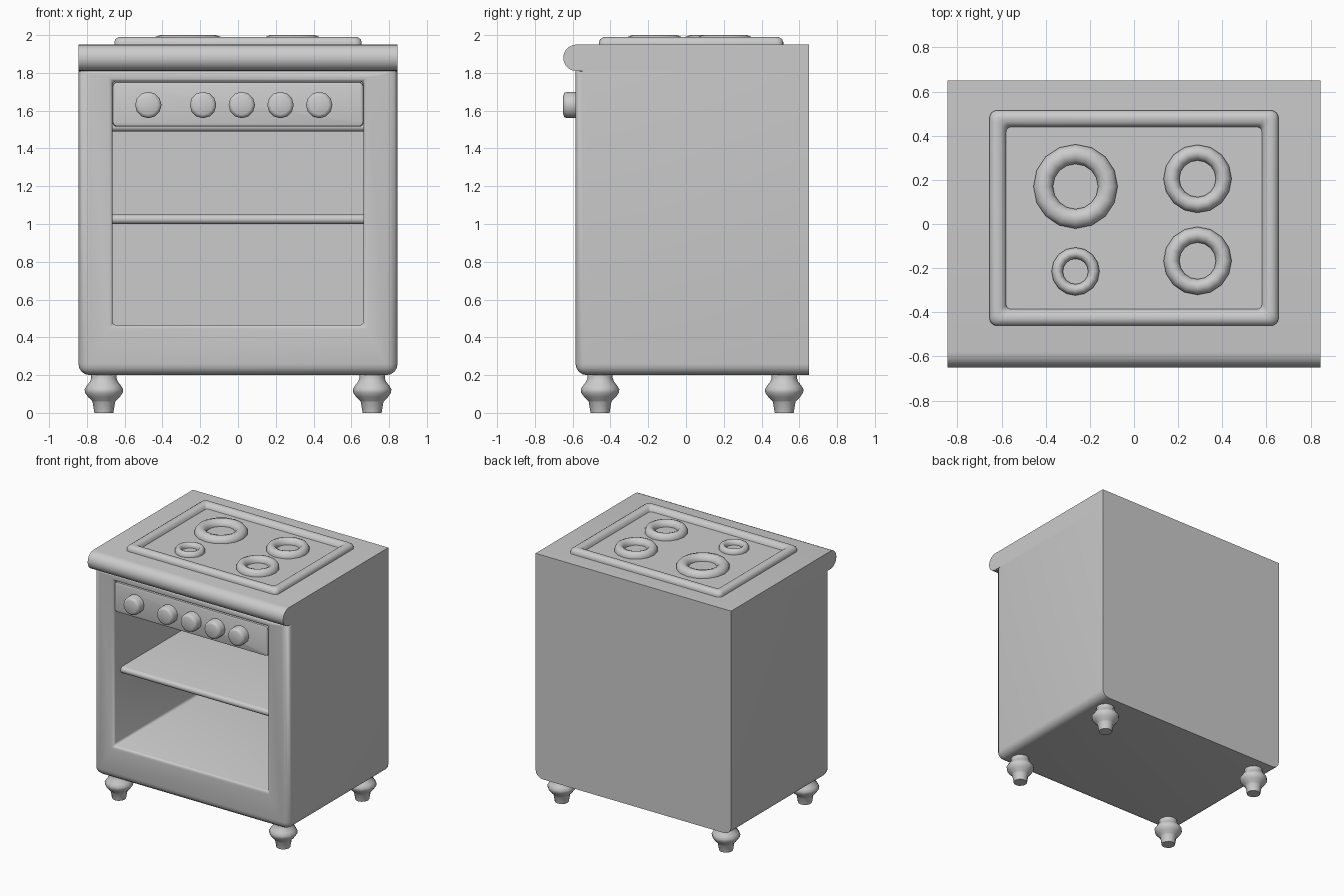
import bpy, bmesh, math
from mathutils import Matrix, Vector

cube = bpy.data.objects.get("Cube")
if cube:
    bpy.data.objects.remove(cube, do_unlink=True)

grey = bpy.data.materials.new("stove grey")
grey.use_nodes = True
grey.diffuse_color = (0.6, 0.6, 0.6, 1)
grey.node_tree.nodes["Principled BSDF"].inputs["Base Color"].default_value = (0.6, 0.6, 0.6, 1)

FRONT, BACK, SIDE = -0.585, 0.65, 0.845
FACE_FRONT = Matrix.Rotation(math.pi / 2, 4, "X")   # local z -> -y, local y -> z


def finish(name, bm, angle=40):
    bmesh.ops.recalc_face_normals(bm, faces=bm.faces)
    mesh = bpy.data.meshes.new(name)
    bm.to_mesh(mesh)
    bm.free()
    mesh.materials.append(grey)
    obj = bpy.data.objects.new(name, mesh)
    bpy.context.collection.objects.link(obj)
    bpy.ops.object.select_all(action="DESELECT")
    obj.select_set(True)
    bpy.context.view_layer.objects.active = obj
    bpy.ops.object.shade_smooth_by_angle(angle=math.radians(angle))
    return obj


def loft(name, rings, matrix=Matrix(), closed=False, angle=40):
    """Skin a list of equal-length point rings."""
    bm = bmesh.new()
    loops = [[bm.verts.new(matrix @ Vector(p)) for p in ring] for ring in rings]
    pairs = list(zip(loops, loops[1:]))
    if closed:
        pairs.append((loops[-1], loops[0]))
    else:
        bm.faces.new(loops[0])
        bm.faces.new(loops[-1])
    for a, b in pairs:
        for i in range(len(a)):
            j = (i + 1) % len(a)
            bm.faces.new((a[i], a[j], b[j], b[i]))
    return finish(name, bm, angle)


def circle(r, z, n):
    return [(r * math.cos(2 * math.pi * i / n), r * math.sin(2 * math.pi * i / n), z) for i in range(n)]


def rounded_rect(hx, hy, r, z, steps=4):
    pts = []
    for q, (sx, sy) in enumerate(((1, 1), (-1, 1), (-1, -1), (1, -1))):
        for i in range(steps + 1):
            a = math.pi / 2 * (q + i / steps)
            pts.append((sx * (hx - r) + r * math.cos(a), sy * (hy - r) + r * math.sin(a), z))
    return pts


def bevel(bm, test, offset, segments):
    edges = [e for e in bm.edges if test(*[v.co for v in e.verts])]
    bmesh.ops.bevel(bm, geom=edges, offset=offset, segments=segments, affect="EDGES", profile=0.5)


def near(a, b):
    return abs(a - b) < 1e-4


# Cabinet: box with an oven cavity pushed in from the front
LOW, HIGH = 0.2, 1.81
HALF, FLOOR, CEIL = 0.665, 0.465, 1.755
bm = bmesh.new()
bmesh.ops.create_cube(bm, size=1)
for v in bm.verts:
    v.co = (SIDE * 2 * v.co.x, FRONT if v.co.y < 0 else BACK, LOW if v.co.z < 0 else HIGH)
bm.normal_update()
face = min(bm.faces, key=lambda f: f.calc_center_median().y)
bmesh.ops.inset_region(bm, faces=[face], thickness=0.02)
for v in face.verts:
    v.co = (math.copysign(HALF, v.co.x), FRONT, FLOOR if v.co.z < 1 else CEIL)
cavity = bmesh.ops.extrude_discrete_faces(bm, faces=[face])["faces"][0]
for v in cavity.verts:
    v.co.y = 0.6


def outer_edge(a, b):
    front = near(a.y, FRONT) and near(b.y, FRONT)
    low = near(a.z, LOW) and near(b.z, LOW)
    side = near(abs(a.x), SIDE) and near(a.x, b.x)
    return front + low + side == 2


def cavity_edge(a, b):
    inside = all(near(abs(p.x), HALF) and (near(p.z, FLOOR) or near(p.z, CEIL)) for p in (a, b))
    return inside and (near(a.y, FRONT) or near(b.y, FRONT))


bevel(bm, outer_edge, 0.06, 4)
bevel(bm, cavity_edge, 0.02, 3)
finish("cabinet", bm)

# Worktop with a half-round front lip
R = (1.95 - HIGH) / 2
profile = [(BACK, HIGH), (BACK, 1.95)]
for i in range(11):
    a = math.pi / 2 + math.pi * i / 10
    profile.append((-0.65 + R + R * math.cos(a), HIGH + R + R * math.sin(a)))
loft("worktop", [[(x, y, z) for y, z in profile] for x in (-SIDE, SIDE)])

# Oven shelves with rounded front edges
for name, z in (("oven_shelf", 1.025), ("upper_shelf", 1.515)):
    section = [(0.6, z - 0.025), (0.6, z + 0.025)]
    for i in range(7):
        a = math.pi / 2 + math.pi * i / 6
        section.append((-0.475 + 0.025 * math.cos(a), z + 0.025 * math.sin(a)))
    loft(name, [[(x, y, h) for y, h in section] for x in (-HALF, HALF)])

# Control panel, soft edged
PZ, PH = 1.634, 0.119
loft("control_panel",
     [rounded_rect(HALF - d, PH - d, 0.025 - d, z)
      for d, z in ((0, 0.49), (0, 0.565), (0.004, 0.576), (0.015, 0.58))],
     Matrix.Translation((0, 0, PZ)) @ FACE_FRONT)

# Knobs
for i, x in enumerate((-0.475, -0.185, 0.02, 0.225, 0.43)):
    loft(f"knob_{i + 1}",
         [circle(r, z, 12) for r, z in ((0.07, 0.56), (0.07, 0.63), (0.064, 0.644), (0.05, 0.65))],
         Matrix.Translation((x, 0, 1.63)) @ FACE_FRONT, angle=45)

# Hob tray: raised rounded rim around a sunken floor
rim = ((0, 1.94), (0, 1.962), (0.006, 1.978), (0.022, 1.989), (0.035, 1.991),
       (0.055, 1.987), (0.07, 1.975), (0.076, 1.954))
loft("hob_tray",
     [rounded_rect(0.655 - d, 0.488 - d, 0.035 - d * 0.2, z) for d, z in rim],
     Matrix.Translation((0, 0.027, 0)), angle=50)

# Burner rings
burners = (("large_burner", -0.265, 0.17, 0.193, 0.1, 0.047),
           ("small_burner", -0.265, -0.215, 0.11, 0.056, 0.038),
           ("back_burner", 0.288, 0.205, 0.156, 0.081, 0.047),
           ("front_burner", 0.288, -0.167, 0.156, 0.081, 0.047))
for name, x, y, outer, inner, height in burners:
    mid, half = (outer + inner) / 2, (outer - inner) / 2
    rings = []
    for i in range(10):
        a = 2 * math.pi * i / 10 + math.pi / 2
        rings.append(circle(mid + half * math.cos(a), height * math.sin(a), 16))
    loft(name, rings, Matrix.Translation((x, y, 1.953)), closed=True, angle=60)

# Turned feet
foot = ((0.05, 0), (0.06, 0.058), (0.064, 0.064), (0.085, 0.085), (0.1, 0.107),
        (0.102, 0.125), (0.09, 0.145), (0.074, 0.165), (0.067, 0.185), (0.067, 0.21))
for sx, side in ((-1, "right"), (1, "left")):
    for y, end in ((-0.455, "front"), (0.52, "back")):
        loft(f"{end}_{side}_foot", [circle(r, z, 12) for r, z in foot],
             Matrix.Translation((sx * 0.71, y, 0)))
